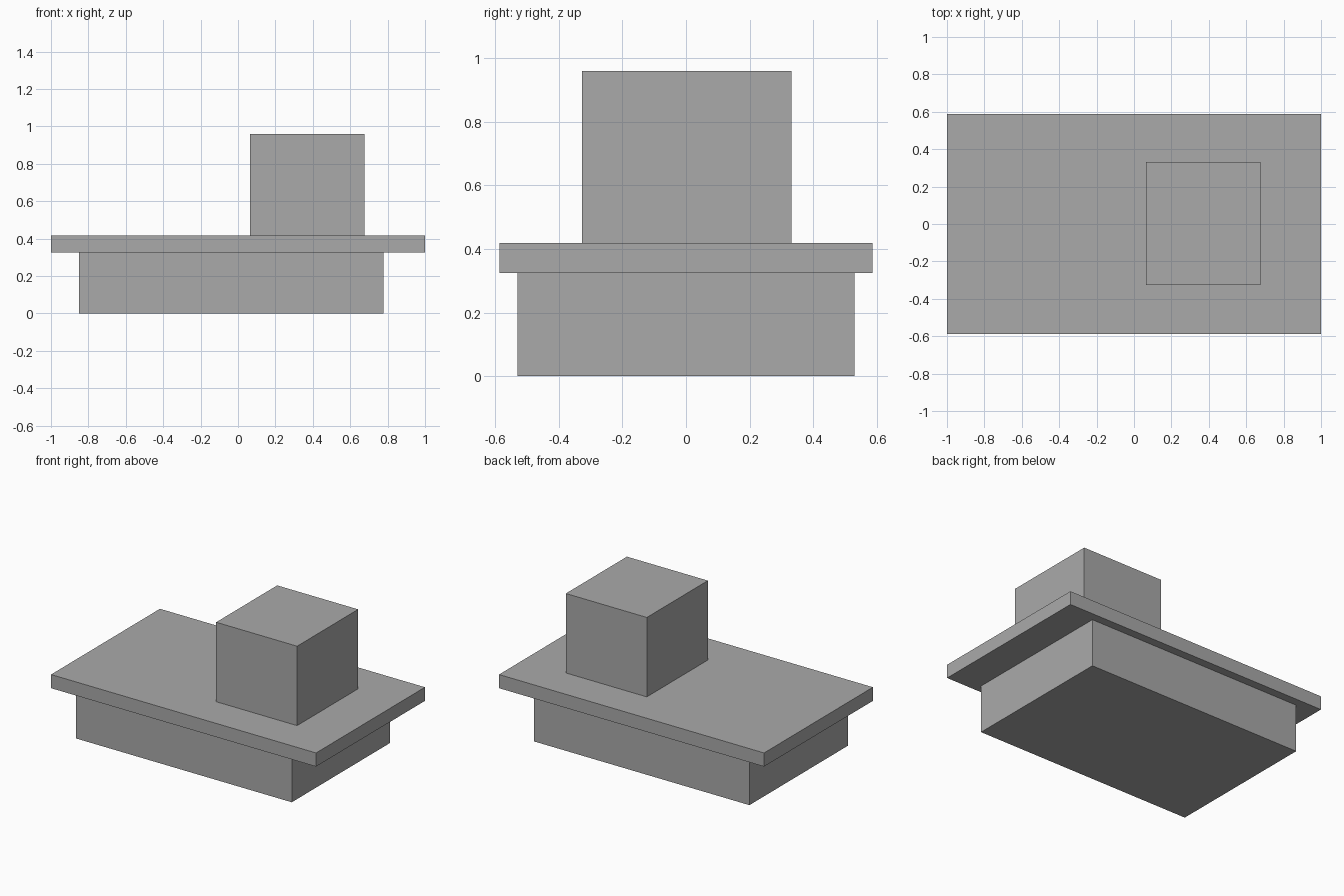
import bpy
import bmesh
from mathutils import Vector

default_cube = bpy.data.objects.get("Cube")
if default_cube:
    bpy.data.objects.remove(default_cube, do_unlink=True)

# Single flat grey
grey = bpy.data.materials.new("plain_grey")
grey.use_nodes = True
colour = (0.4, 0.4, 0.4, 1)
grey.diffuse_color = colour
grey.node_tree.nodes["Principled BSDF"].inputs["Base Color"].default_value = colour


def box(name, low, high):
    """Add a sharp-edged box spanning two opposite corners."""
    low, high = Vector(low), Vector(high)
    size, centre = high - low, (low + high) / 2
    bm = bmesh.new()
    bmesh.ops.create_cube(bm, size=1)
    bmesh.ops.scale(bm, vec=size, verts=bm.verts)
    mesh = bpy.data.meshes.new(name)
    bm.to_mesh(mesh)
    bm.free()
    mesh.materials.append(grey)
    obj = bpy.data.objects.new(name, mesh)
    obj.location = centre
    bpy.context.collection.objects.link(obj)
    return obj


# Heights where the parts meet
slab_bottom, slab_top, block_top = 0.325, 0.418, 0.96

# Base, overhanging slab and off-centre upper block
box("base", (-0.85, -0.53, 0), (0.777, 0.53, slab_bottom))
box("slab", (-1, -0.587, slab_bottom), (1, 0.587, slab_top))
box("upper_block", (0.064, -0.327, slab_top), (0.675, 0.331, block_top))
